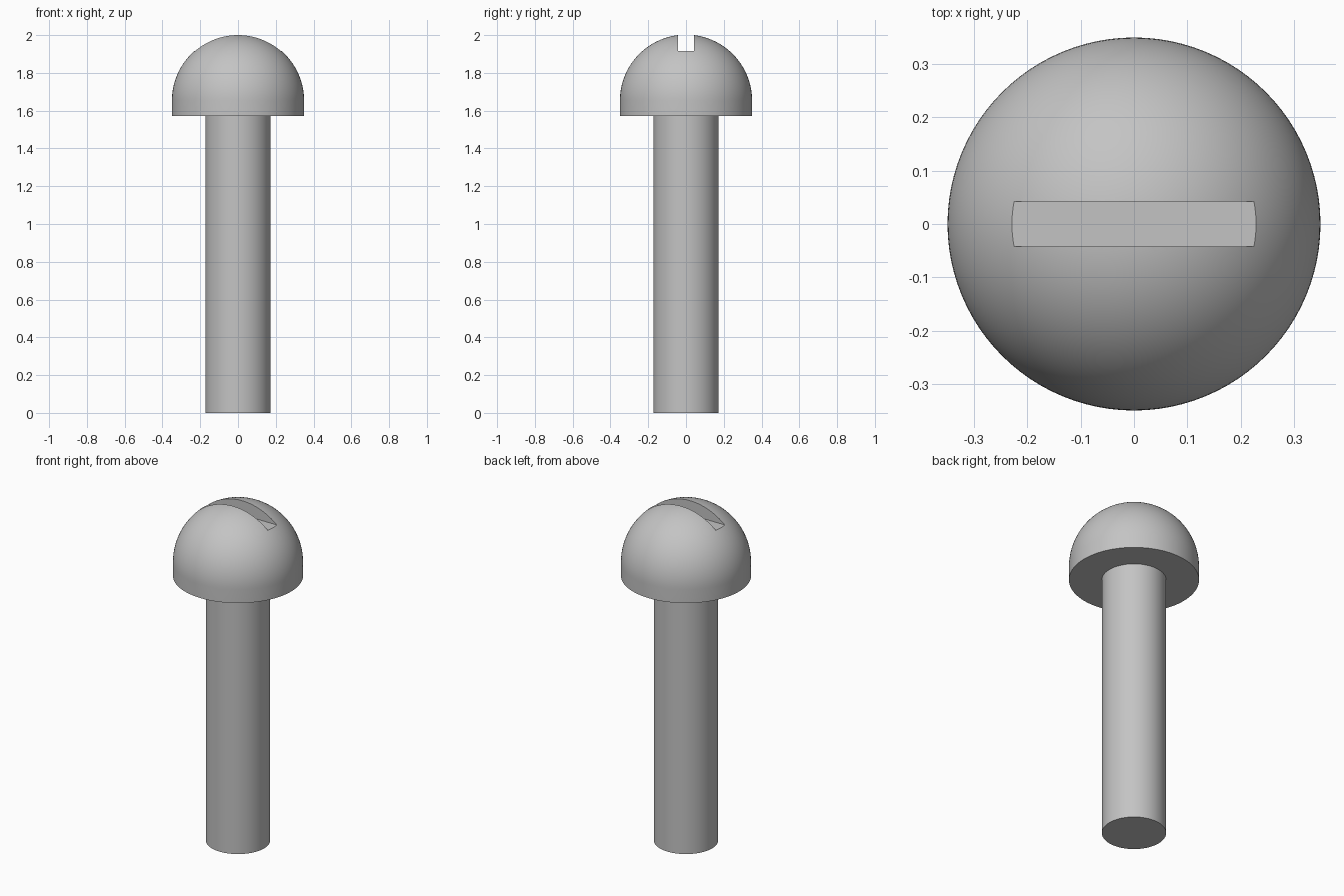
import bpy
import bmesh
from math import sin, cos, pi, radians
from mathutils import Vector

default = bpy.data.objects.get("Cube")
if default:
    bpy.data.objects.remove(default, do_unlink=True)

SIDES = 96
SHAFT_RADIUS = 0.173
HEAD_RADIUS = 0.35
HEAD_BOTTOM = 1.572
DOME_BASE = 1.6525
SLOT_FLOOR = 1.917
SLOT_WIDTH = 0.084

# One plain grey metal
metal = bpy.data.materials.new("grey_metal")
metal.use_nodes = True
colour = (0.55, 0.55, 0.55, 1)
metal.diffuse_color = colour
metal.node_tree.nodes["Principled BSDF"].inputs["Base Color"].default_value = colour


def lathe(name, profile):
    """Revolve (radius, height) points around the z axis."""
    bm = bmesh.new()
    verts = [bm.verts.new((r, 0, z)) for r, z in profile]
    edges = [bm.edges.new(pair) for pair in zip(verts, verts[1:])]
    bmesh.ops.spin(bm, geom=verts + edges, cent=(0, 0, 0), axis=(0, 0, 1),
                   angle=2 * pi, steps=SIDES, use_merge=True)
    bmesh.ops.remove_doubles(bm, verts=bm.verts, dist=0.0001)
    bmesh.ops.recalc_face_normals(bm, faces=bm.faces)
    mesh = bpy.data.meshes.new(name)
    bm.to_mesh(mesh)
    bm.free()
    mesh.materials.append(metal)
    obj = bpy.data.objects.new(name, mesh)
    bpy.context.collection.objects.link(obj)
    return obj


def activate(obj):
    bpy.ops.object.select_all(action='DESELECT')
    obj.select_set(True)
    bpy.context.view_layer.objects.active = obj


# Shaft, reaching slightly into the head
shaft = lathe("shaft", [(0, 0), (SHAFT_RADIUS, 0),
                        (SHAFT_RADIUS, HEAD_BOTTOM + 0.02), (0, HEAD_BOTTOM + 0.02)])

# Head: short straight collar under a half-sphere dome
STEPS = 32
dome = [(HEAD_RADIUS * cos(i * pi / 2 / STEPS),
         DOME_BASE + HEAD_RADIUS * sin(i * pi / 2 / STEPS)) for i in range(STEPS)]
head = lathe("head", [(0, HEAD_BOTTOM), (HEAD_RADIUS, HEAD_BOTTOM)] + dome
             + [(0, DOME_BASE + HEAD_RADIUS)])

# Driver slot cut straight across the top of the dome
bpy.ops.mesh.primitive_cube_add(size=1, location=(0, 0, SLOT_FLOOR + 0.1))
cutter = bpy.context.object
cutter.name = "slot_cutter"
cutter.scale = Vector((1, SLOT_WIDTH, 0.2))
cutter.hide_render = True
cutter.data.materials.append(metal)
slot = head.modifiers.new("slot", 'BOOLEAN')
slot.operation = 'DIFFERENCE'
slot.solver = 'EXACT'
slot.object = cutter
activate(head)
bpy.ops.object.modifier_apply(modifier=slot.name)
bpy.data.objects.remove(cutter, do_unlink=True)

# Smooth round surfaces with crisp rims and slot edges
for part in (shaft, head):
    activate(part)
    bpy.ops.object.shade_smooth_by_angle(angle=radians(30))
